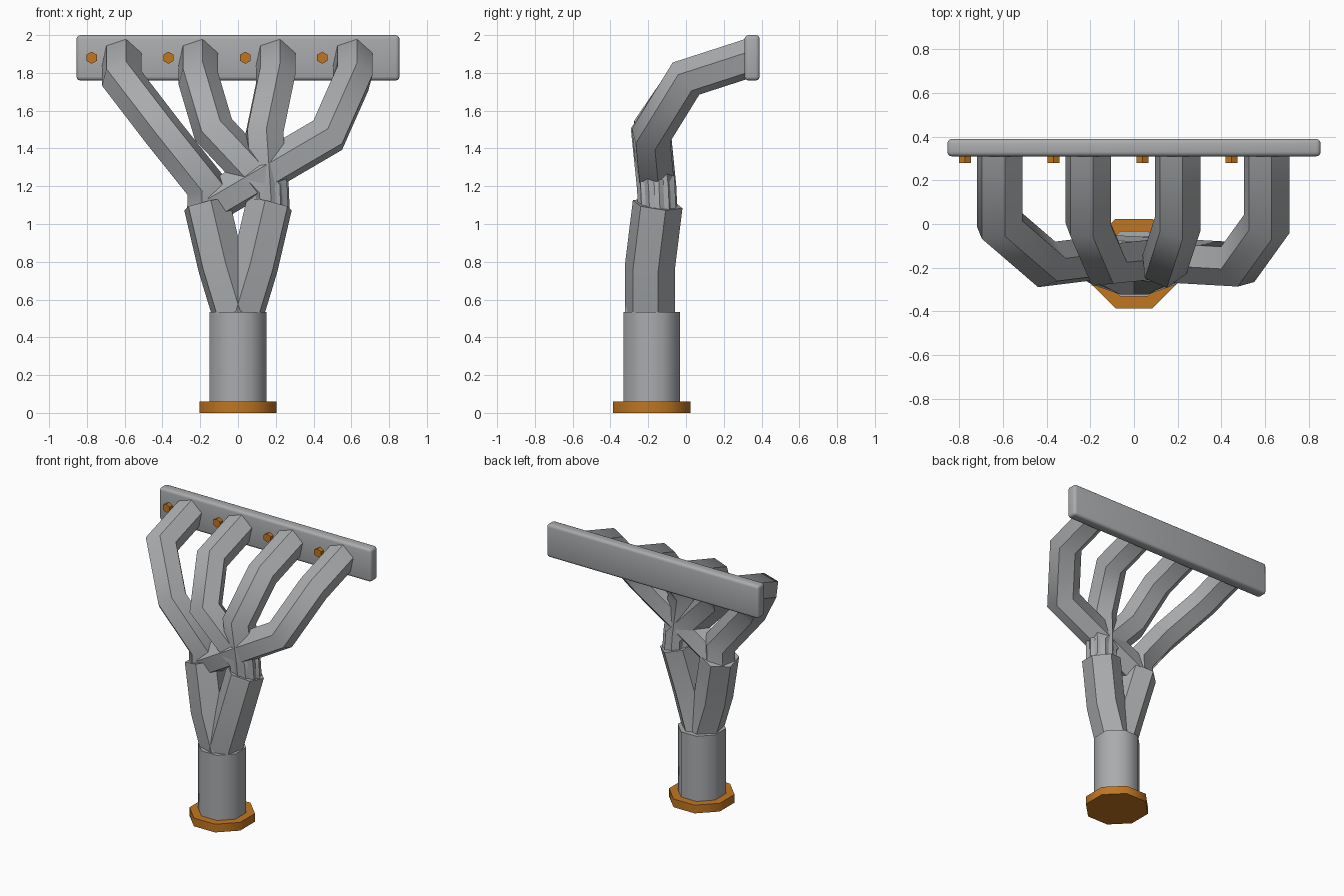
import bpy, bmesh
from math import sin, cos, pi, radians
from mathutils import Vector

cube = bpy.data.objects.get("Cube")
if cube:
    bpy.data.objects.remove(cube)


def material(name, rgb):
    m = bpy.data.materials.new(name)
    m.use_nodes = True
    m.diffuse_color = (*rgb, 1)
    m.node_tree.nodes["Principled BSDF"].inputs["Base Color"].default_value = (*rgb, 1)
    return m


STEEL = material("steel grey", (0.40, 0.41, 0.42))
ORANGE = material("burnt orange", (0.53, 0.18, 0.015))


def finish(name, bm, mat, angle=50):
    bmesh.ops.recalc_face_normals(bm, faces=bm.faces)
    mesh = bpy.data.meshes.new(name)
    bm.to_mesh(mesh)
    bm.free()
    mesh.materials.append(mat)
    ob = bpy.data.objects.new(name, mesh)
    bpy.context.collection.objects.link(ob)
    bpy.ops.object.select_all(action='DESELECT')
    ob.select_set(True)
    bpy.context.view_layer.objects.active = ob
    bpy.ops.object.shade_smooth_by_angle(angle=radians(angle))
    return ob


def sweep(name, path, offsets, mat):
    """Mitred tube: each ring slides along its segment onto the next joint plane."""
    path = [Vector(p) for p in path]
    dirs = [(b - a).normalized() for a, b in zip(path, path[1:])]
    ring = [path[0] + o for o in offsets]
    rings = [ring]
    for i, d in enumerate(dirs):
        plane = d + dirs[i + 1] if i + 1 < len(dirs) else d
        ring = [p + d * ((path[i + 1] - p).dot(plane) / d.dot(plane)) for p in ring]
        rings.append(ring)
    bm = bmesh.new()
    rows = [[bm.verts.new(p) for p in r] for r in rings]
    n = len(offsets)
    for a, b in zip(rows, rows[1:]):
        for k in range(n):
            bm.faces.new((a[k], a[(k + 1) % n], b[(k + 1) % n], b[k]))
    bm.faces.new(rows[0])
    bm.faces.new(rows[-1])
    return finish(name, bm, mat)


def ring_points(n, radius, turn, upright=False, flip=1):
    pts = []
    for k in range(n):
        a = radians(turn) + 2 * pi * k / n
        u, v = flip * radius * cos(a), radius * sin(a)
        pts.append(Vector((u, 0, v)) if upright else Vector((u, v, 0)))
    return pts


# Rounded mounting plate
bm = bmesh.new()
bmesh.ops.create_cube(bm, size=1)
for v in bm.verts:
    v.co = Vector((v.co.x * 1.71, v.co.y * 0.08 + 0.35, v.co.z * 0.24 + 1.88))
bmesh.ops.bevel(bm, geom=bm.edges[:], offset=0.02, segments=3, profile=0.5, affect='EDGES')
finish("mounting_plate", bm, STEEL)

# Hexagonal bolts on the plate
for i in range(4):
    x = -0.775 + 0.407 * i
    sweep(f"bolt_{i + 1}", [(x, 0.32, 1.88), (x, 0.28, 1.88)],
          ring_points(6, 0.032, 30, True), ORANGE)

# Four runners: outer pair joins on one side, inner pair on the other
runner_hex = ring_points(6, 0.11, 18, True)
stub = lambda s: [(s * 0.16, -0.155, 1.19), (s * 0.165, -0.15, 1.07)]
runners = [
    (-0.615, (-0.40, -0.185, 1.49), stub(-1)),
    (-0.21, (-0.13, -0.185, 1.50), stub(1)),
    (0.20, (0.14, -0.185, 1.48), stub(1)),
    (0.608, (0.475, -0.185, 1.47), [(-0.14, -0.15, 1.11)]),
]
for i, (x, bend, end) in enumerate(runners):
    sweep(f"runner_{i + 1}", [(x, 0.34, 1.88), (x, 0, 1.77), bend] + end, runner_hex, STEEL)

# Two merging legs
for side, name in ((1, "left_leg"), (-1, "right_leg")):
    sweep(name, [(side * 0.005, -0.19, 0.5), (side * 0.09, -0.19, 0.78),
                 (side * 0.166, -0.15, 1.105)],
          ring_points(6, 0.135, 18, flip=side), STEEL)

# Collector pipe and outlet flange
for name, r, z0, z1, mat in (("collector_pipe", 0.15, 0.03, 0.535, STEEL),
                             ("outlet_flange", 0.205, 0, 0.06, ORANGE)):
    sweep(name, [(0, -0.182, z0), (0, -0.182, z1)],
          ring_points(8, r / cos(pi / 8), 22.5), mat)
